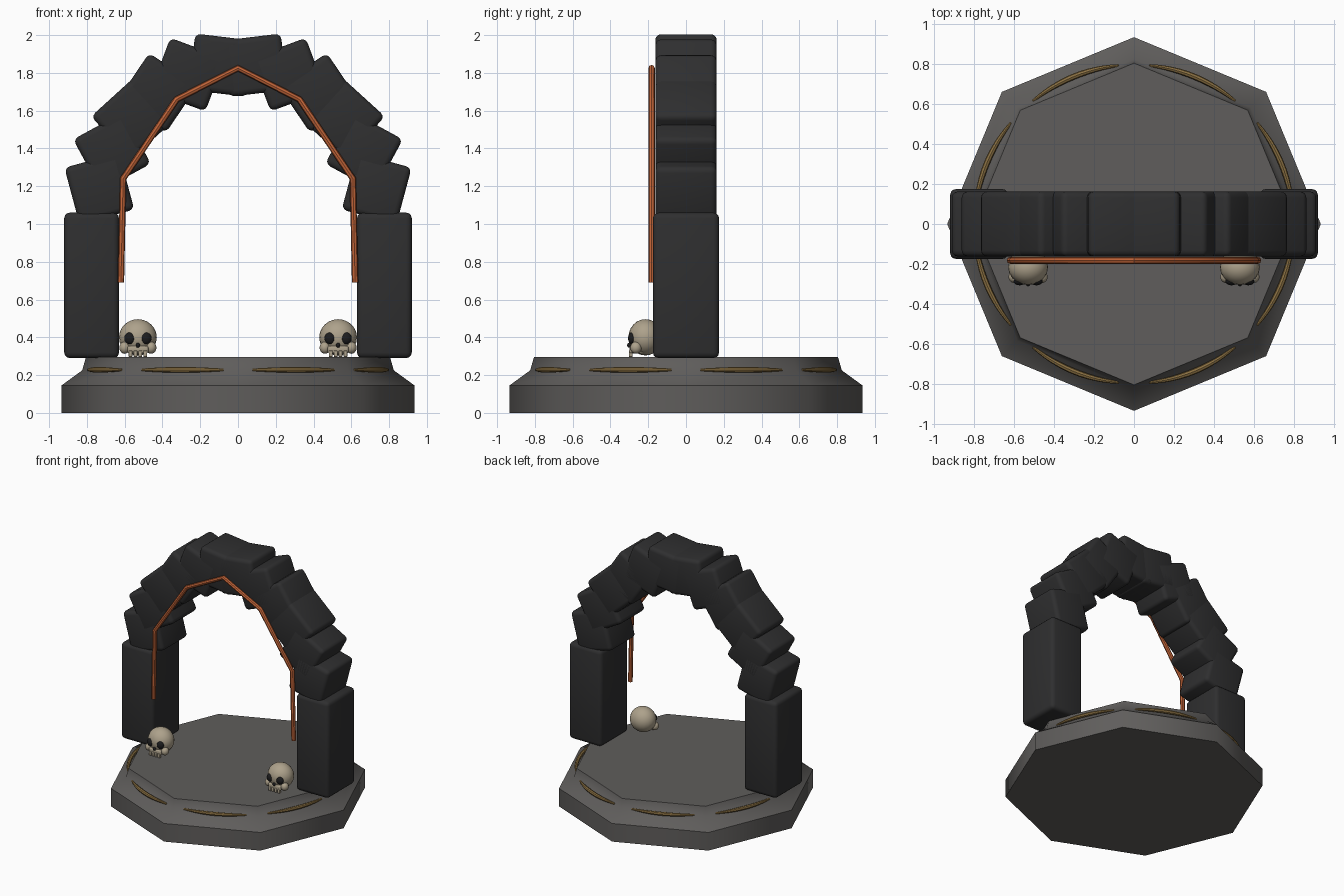
import bpy, bmesh
from math import sin, cos, pi, radians
from mathutils import Matrix, Vector

if "Cube" in bpy.data.objects:
    bpy.data.objects.remove(bpy.data.objects["Cube"], do_unlink=True)


def material(name, rgb):
    m = bpy.data.materials.new(name)
    m.use_nodes = True
    m.diffuse_color = (*rgb, 1)
    node = next(n for n in m.node_tree.nodes if n.type == 'BSDF_PRINCIPLED')
    node.inputs["Base Color"].default_value = (*rgb, 1)
    node.inputs["Roughness"].default_value = 0.8
    return m


DARK = material("dark stone", (0.028, 0.028, 0.029))
GREY = material("grey stone", (0.115, 0.11, 0.106))
ORANGE = material("orange glow", (0.55, 0.13, 0.04))
GOLD = material("dull gold", (0.26, 0.165, 0.055))
BONE = material("bone", (0.42, 0.36, 0.26))
BLACK = material("socket black", (0.012, 0.012, 0.013))


def finish(name, bm, mat, smooth=None):
    mesh = bpy.data.meshes.new(name)
    bmesh.ops.recalc_face_normals(bm, faces=bm.faces)
    bm.to_mesh(mesh)
    bm.free()
    return place(name, mesh, mat, smooth)


def place(name, mesh, mat, smooth=None):
    mesh.materials.clear()
    mesh.materials.append(mat)
    ob = bpy.data.objects.new(name, mesh)
    bpy.context.collection.objects.link(ob)
    if smooth:
        bpy.ops.object.select_all(action='DESELECT')
        ob.select_set(True)
        bpy.context.view_layer.objects.active = ob
        bpy.ops.object.shade_smooth_by_angle(angle=radians(smooth))
    return ob


def block(name, centre, size, mat, tilt=0, bevel=0.03):
    # box turned about the y axis, with rounded edges
    bm = bmesh.new()
    bmesh.ops.create_cube(bm, size=1, matrix=Matrix.Diagonal((*size, 1)))
    if bevel:
        bmesh.ops.bevel(bm, geom=bm.edges[:], offset=bevel, segments=3,
                        profile=0.5, affect='EDGES')
    bm.transform(Matrix.Translation(centre) @ Matrix.Rotation(-tilt, 4, 'Y'))
    return finish(name, bm, mat, 40)


def ball(name, centre, radii, mat):
    bm = bmesh.new()
    bmesh.ops.create_uvsphere(bm, u_segments=20, v_segments=12, radius=1)
    bm.transform(Matrix.Translation(centre) @ Matrix.Diagonal((*radii, 1)))
    return finish(name, bm, mat, 60)


def tube(name, points, radius, mat, taper=False):
    curve = bpy.data.curves.new(name, 'CURVE')
    curve.dimensions = '3D'
    curve.bevel_depth = radius
    curve.bevel_resolution = 2
    curve.use_fill_caps = True
    spline = curve.splines.new('POLY')
    spline.points.add(len(points) - 1)
    for i, p in enumerate(points):
        spline.points[i].co = (*p, 1)
        if taper:
            spline.points[i].radius = 0.45 + 0.55 * sin(pi * i / (len(points) - 1))
    temp = bpy.data.objects.new(name + " path", curve)
    bpy.context.collection.objects.link(temp)
    bpy.context.view_layer.update()
    graph = bpy.context.evaluated_depsgraph_get()
    mesh = bpy.data.meshes.new_from_object(temp.evaluated_get(graph))
    bpy.data.objects.remove(temp, do_unlink=True)
    return place(name, mesh, mat, 40)


# Octagonal plinth with sloped shoulder
bm = bmesh.new()
rings = []
for r, z in ((0.935, 0), (0.935, 0.145), (0.825, 0.225), (0.805, 0.295)):
    rings.append([bm.verts.new((r * cos(k * pi / 4), r * sin(k * pi / 4), z))
                  for k in range(8)])
for low, high in zip(rings, rings[1:]):
    for k in range(8):
        n = (k + 1) % 8
        bm.faces.new((low[k], low[n], high[n], high[k]))
bm.faces.new(rings[0][::-1])
bm.faces.new(rings[-1])
finish("plinth", bm, GREY, 50)

# Gold bands bowed out of each side of the plinth
for k in range(8):
    mid = (k + 0.5) * pi / 4
    arc = [mid + radians(17) * (i / 6 - 1) for i in range(13)]
    tube(f"gold_band_{k + 1}", [(0.797 * cos(a), 0.797 * sin(a), 0.228) for a in arc],
         0.015, GOLD, taper=True)

# Pillars
for side, s in (("left", 1), ("right", -1)):
    block(f"{side}_pillar", (s * 0.775, 0, 0.675), (0.29, 0.35, 0.77), DARK)

# Overlapping arch stones, tilted like saw teeth
for side, s in (("left", 1), ("right", -1)):
    for i in range(6):
        a = radians(15 + i * 150 / 11)
        block(f"{side}_arch_stone_{i + 1}",
              (s * 0.76 * cos(a), 0, 0.957 + 0.89 * sin(a)),
              (0.3, 0.325, 0.31), DARK, tilt=-s * a)

# Glowing strip on the front of the arch
half = [(0.62, 0.69), (0.608, 1.24), (0.325, 1.66)]
path = [(-x, -0.182, z) for x, z in half] + [(0, -0.182, 1.825)]
path += [(x, -0.182, z) for x, z in reversed(half)]
tube("glow_strip", path, 0.017, ORANGE)

# Skulls in front of the pillars
for side, s in (("left", 1), ("right", -1)):
    c = Vector((s * 0.53, -0.215, 0))

    def at(x, y, z):
        return c + Vector((x, y, z))

    ball(f"{side}_skull", at(0, 0, 0.4), (0.1, 0.09, 0.096), BONE)
    block(f"{side}_skull_jaw", at(0, -0.045, 0.335), (0.11, 0.08, 0.04), BONE, bevel=0.01)
    ball(f"{side}_skull_nose", at(0, -0.085, 0.358), (0.011, 0.012, 0.013), BLACK)
    for e in (-1, 1):
        ball(f"{side}_skull_socket", at(e * 0.042, -0.072, 0.395), (0.03, 0.02, 0.031), BLACK)
        ball(f"{side}_skull_cheek", at(e * 0.07, -0.05, 0.345), (0.028, 0.03, 0.032), BONE)
    for t in range(4):
        block(f"{side}_skull_tooth_{t + 1}", at((t - 1.5) * 0.026, -0.078, 0.313),
              (0.02, 0.02, 0.034), BONE, bevel=0.004)
